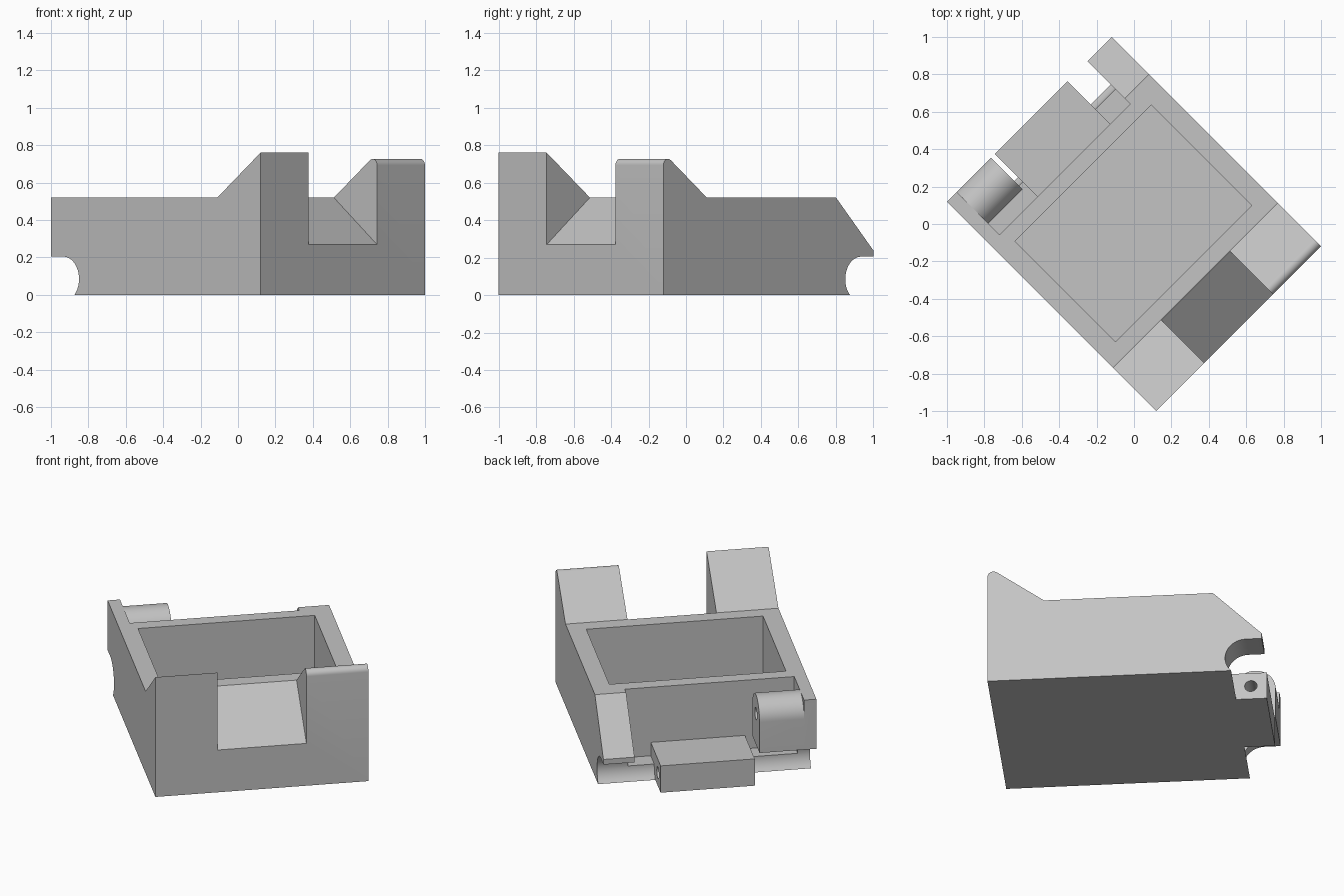
import bpy, bmesh, math

if "Cube" in bpy.data.objects:
    bpy.data.objects.remove(bpy.data.objects["Cube"], do_unlink=True)

grey = bpy.data.materials.new("plain_grey")
grey.use_nodes = True
colour = (0.55, 0.55, 0.55, 1)
grey.diffuse_color = colour
grey.node_tree.nodes["Principled BSDF"].inputs["Base Color"].default_value = colour

HALF_LEN, HALF_WID = 0.792, 0.622
RIM, BASE = 0.52, 0.085
GROOVE_X, GROOVE_R = -0.70, 0.12


def arc(cx, cz, r, start, end, steps=16):
    angles = [math.radians(start + (end - start) * i / steps) for i in range(steps + 1)]
    return [(cx + r * math.cos(a), cz + r * math.sin(a)) for a in angles]


def extrude(name, profile, y0, y1):
    """Sweep a side profile (x, z) from y0 to y1."""
    bm = bmesh.new()
    face = bm.faces.new([bm.verts.new((x, y0, z)) for x, z in profile])
    swept = bmesh.ops.extrude_face_region(bm, geom=[face])["geom"]
    verts = [g for g in swept if isinstance(g, bmesh.types.BMVert)]
    bmesh.ops.translate(bm, verts=verts, vec=(0, y1 - y0, 0))
    bmesh.ops.recalc_face_normals(bm, faces=bm.faces)
    mesh = bpy.data.meshes.new(name)
    bm.to_mesh(mesh)
    bm.free()
    mesh.materials.append(grey)
    obj = bpy.data.objects.new(name, mesh)
    bpy.context.collection.objects.link(obj)
    return obj


def rect(x0, x1, z0, z1):
    return [(x0, z0), (x1, z0), (x1, z1), (x0, z1)]


def combine(target, tool, operation):
    mod = target.modifiers.new(tool.name, 'BOOLEAN')
    mod.operation, mod.solver, mod.object = operation, 'EXACT', tool
    bpy.context.view_layer.objects.active = target
    bpy.ops.object.modifier_apply(modifier=mod.name)
    bpy.data.objects.remove(tool, do_unlink=True)


# Body: ramped front, flat rim and a round groove under the back edge
groove_end = -math.degrees(math.asin(BASE / GROOVE_R))
profile = [(HALF_LEN, 0), (HALF_LEN, 0.76), (0.465, RIM), (-HALF_LEN, RIM),
           (-HALF_LEN, BASE + GROOVE_R)]
profile += arc(GROOVE_X, BASE, GROOVE_R, 90, groove_end)
body = extrude("hinged_tray", profile, -HALF_WID, HALF_WID)

# Cuts: tray cavity, sloped front notch, hinge recess, sloped back corner
cuts = [
    ("cavity", rect(-0.385, 0.375, BASE, 1), -0.516, 0.516),
    ("front_notch", [(0.4, 0.57), (0.85, 0.224), (0.85, 1), (0.4, 1)], -0.26, 0.26),
    ("hinge_recess", rect(-0.9, -0.467, BASE, 1), -0.55, 0.44),
    ("back_slope", [(-0.41, 0.62), (-0.91, 0.12), (-0.91, 0.62)], 0.3, 0.7),
]
# Rounded tip on one front post
r = 0.034
tip = arc(HALF_LEN - r, 0.76 - 1.981 * r, r, 0, 126.4, 10)
cuts.append(("post_rounding", tip + [(0.70, 0.80), (0.85, 0.80), (0.85, tip[0][1])], 0.2, 0.7))
for cut in cuts:
    combine(body, extrude(*cut), 'DIFFERENCE')

# Lower hinge block and round-topped upper lug
combine(body, extrude("lower_lug", rect(-HALF_LEN, -0.45, 0, 0.17), -0.262, 0.288), 'UNION')
lug = [(-HALF_LEN, BASE + GROOVE_R), (-0.552, BASE + GROOVE_R)] + arc(-0.672, 0.40, 0.12, 0, 180, 24)
combine(body, extrude("upper_lug", lug, -0.58, -0.29), 'UNION')

# Hinge pin holes
combine(body, extrude("lower_hole", arc(GROOVE_X, BASE, 0.036, 0, 345, 23), -0.28, 0.31), 'DIFFERENCE')
combine(body, extrude("upper_hole", arc(-0.672, 0.40, 0.036, 0, 345, 23), -0.55, -0.27), 'DIFFERENCE')

# Turn the finished part diagonally and shade the round surfaces
body.rotation_euler.z = math.radians(-45)
bpy.ops.object.select_all(action='DESELECT')
body.select_set(True)
bpy.context.view_layer.objects.active = body
bpy.ops.object.shade_smooth_by_angle(angle=math.radians(25))
